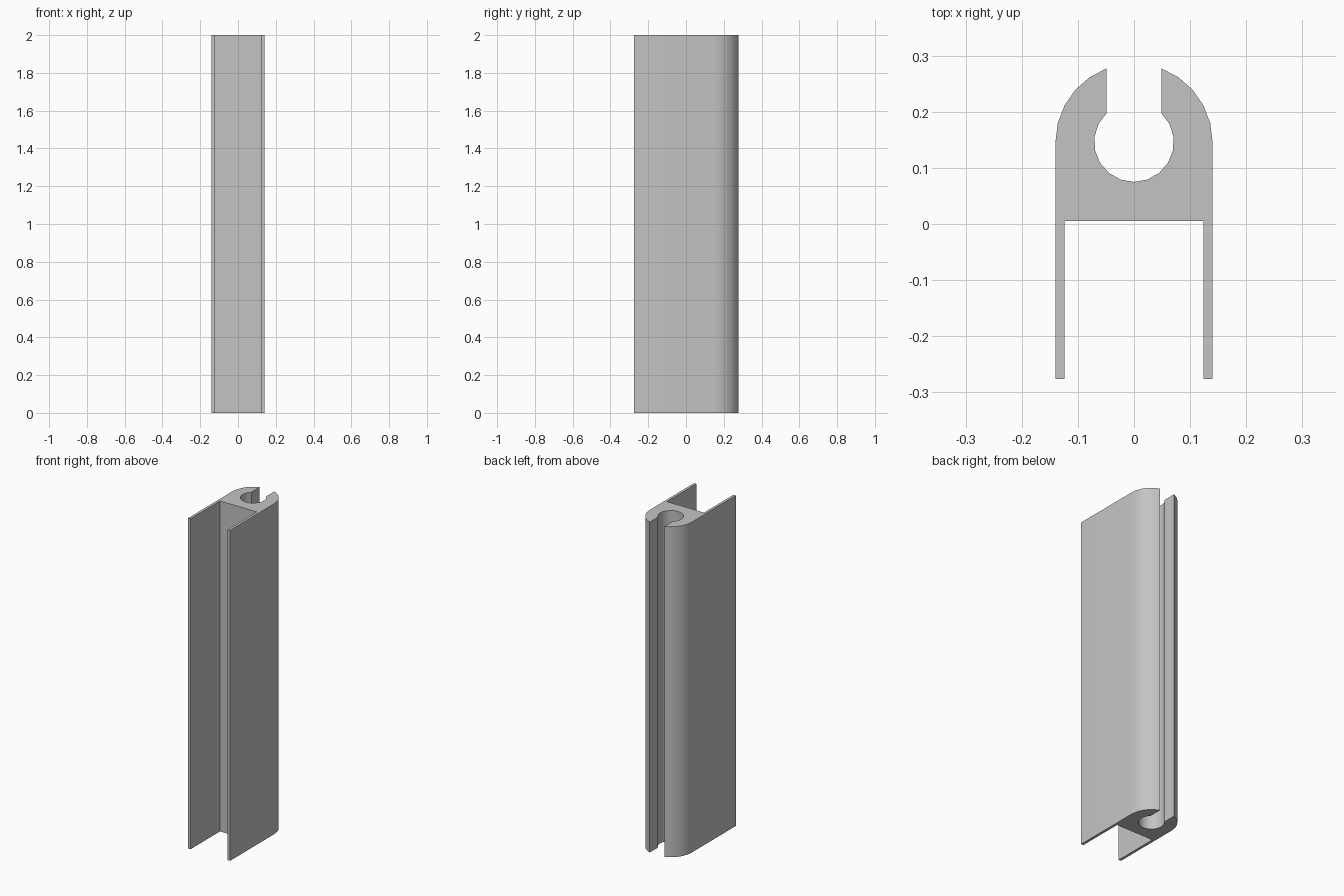
import bpy, bmesh
from math import cos, sin, asin, acos, radians, pi

cube = bpy.data.objects.get("Cube")
if cube:
    bpy.data.objects.remove(cube, do_unlink=True)

LENGTH = 2.0
HALF_W, WALL = 0.14, 0.016       # outer half width, flange thickness
FRONT, WEB = -0.276, 0.005       # flange tips, front of the solid web
CY, BORE, SLOT = 0.146, 0.071, 0.049  # bore centre, bore radius, half slot


def arc(radius, start, end, steps):
    return [(radius * cos(a), CY + radius * sin(a))
            for a in (start + (end - start) * i / steps for i in range(steps + 1))]


# Half of the cross-section, from the web middle round to the bore bottom
inner = HALF_W - WALL
half = [(inner, WEB), (inner, FRONT), (HALF_W, FRONT)]
half += arc(HALF_W, 0, acos(SLOT / HALF_W), 5)
half += arc(BORE, acos(SLOT / BORE), -pi / 2, 7)
half[-1] = (0, CY - BORE)
profile = half + [(-x, y) for x, y in reversed(half[:-1])]

# Extrude the section upwards
bm = bmesh.new()
base = bm.faces.new([bm.verts.new((x, y, 0)) for x, y in profile])
top = bmesh.ops.extrude_face_region(bm, geom=[base])["geom"]
bmesh.ops.translate(bm, vec=(0, 0, LENGTH),
                    verts=[v for v in top if isinstance(v, bmesh.types.BMVert)])
bmesh.ops.recalc_face_normals(bm, faces=bm.faces)
mesh = bpy.data.meshes.new("slotted_channel")
bm.to_mesh(mesh)
bm.free()

# Plain grey finish
grey = bpy.data.materials.new("grey_metal")
grey.use_nodes = True
color = (0.55, 0.55, 0.55, 1)
grey.diffuse_color = color
grey.node_tree.nodes["Principled BSDF"].inputs["Base Color"].default_value = color
mesh.materials.append(grey)

channel = bpy.data.objects.new("slotted_channel", mesh)
bpy.context.collection.objects.link(channel)
bpy.context.view_layer.objects.active = channel
channel.select_set(True)
bpy.ops.object.shade_smooth_by_angle(angle=radians(30))
